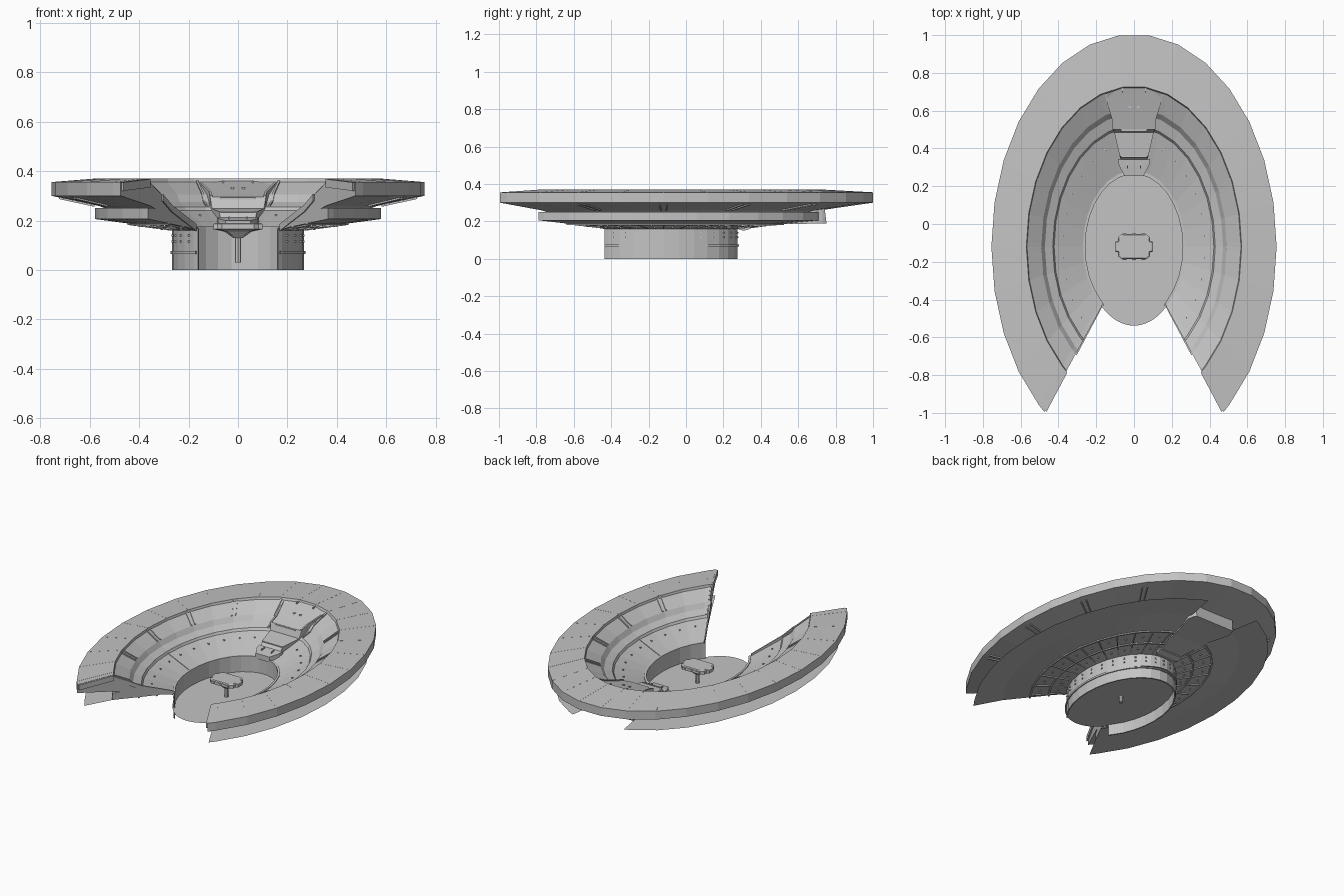
import bpy, bmesh
from math import cos, sin, radians

if "Cube" in bpy.data.objects:
    bpy.data.objects.remove(bpy.data.objects["Cube"])

AX, AY, CY = 0.755, 1.125, -0.12      # outline ellipse and its centre
START, END = -51, 231                 # the front gap lies between these angles

grey = bpy.data.materials.new("hull_grey")
grey.use_nodes = True
grey.diffuse_color = (0.55, 0.55, 0.55, 1)
grey.node_tree.nodes["Principled BSDF"].inputs["Base Color"].default_value = (0.55, 0.55, 0.55, 1)


def point(t, angle, z):
    """Point at fraction t of the outline ellipse."""
    a = radians(angle)
    return (AX * t * cos(a), CY + AY * t * sin(a), z)


def loft(bm, loops):
    """Skin closed loops of equal length and cap both ends."""
    rows = [[bm.verts.new(p) for p in loop] for loop in loops]
    for r, s in zip(rows, rows[1:]):
        for i in range(len(r)):
            j = (i + 1) % len(r)
            bm.faces.new((r[i], r[j], s[j], s[i]))
    bm.faces.new(rows[0][::-1])
    bm.faces.new(rows[-1])


def sweep(bm, profile, angles):
    loft(bm, [[point(t, a, z) for t, z in profile] for a in angles])


def rib(bm, path, angle, half=0.9, rise=0.01, sink=0.005):
    """Narrow radial bar that follows a path of (t, z) points."""
    profile = [(t, z + rise) for t, z in path] + [(t, z - sink) for t, z in reversed(path)]
    sweep(bm, profile, (angle - half, angle + half))


def box(bm, x, y, z, sx, sy, sz):
    loft(bm, [[(x + i * sx / 2, y + j * sy / 2, h) for i, j in ((-1, -1), (1, -1), (1, 1), (-1, 1))]
              for h in (z - sz / 2, z + sz / 2)])


def finish(name, bm):
    bmesh.ops.recalc_face_normals(bm, faces=bm.faces)
    mesh = bpy.data.meshes.new(name)
    bm.to_mesh(mesh)
    bm.free()
    mesh.materials.append(grey)
    bpy.context.collection.objects.link(bpy.data.objects.new(name, mesh))


def steps(a, b, step=12):
    """Angles from a to b with stops on whole multiples of step."""
    return [a] + [k for k in range(-360, 361, step) if a < k < b] + [b]


ring = steps(START, END)
sides = (steps(START, 75), steps(105, END))     # leaves room for the back ramp
rib_angles = (-24, 0, 24, 48, 132, 156, 180, 204)

# Rim and stepped bowl in one section
panel = [(0.75, 0.355), (0.65, 0.305)]
ledge = [(0.625, 0.275), (0.57, 0.255)]
deck = [(0.56, 0.24), (0.36, 0.172)]
bm = bmesh.new()
sweep(bm, [(1, 0.30), (1, 0.355), (0.755, 0.37)] + panel + ledge + deck +
      [(0.345, 0.168), (0.355, 0.16), (0.5, 0.183), (0.6, 0.212), (0.74, 0.258)], ring)
finish("hull_shell", bm)

# Drum wall, open below
bm = bmesh.new()
sweep(bm, [(0.344, 0.168), (0.344, 0.0), (0.353, 0.0), (0.353, 0.168)], steps(START - 1.5, END + 1.5))
finish("drum_wall", bm)

# Lower band, broken at the back
bm = bmesh.new()
for angles in sides:
    sweep(bm, [(0.765, 0.206), (0.765, 0.25), (0.72, 0.25), (0.45, 0.18), (0.45, 0.174)], angles)
finish("lower_band", bm)

# Flat sheet that spreads out from the foot of the band
bm = bmesh.new()
for angles in sides:
    rows = [[bm.verts.new(point(t, a, 0.206)) for t in (0.765, 0.95)] for a in angles]
    for r, s in zip(rows, rows[1:]):
        bm.faces.new((r[0], r[1], s[1], s[0]))
finish("lower_flange", bm)

# Floor disc inside the drum
bm = bmesh.new()
bm.faces.new([bm.verts.new((0.262 * cos(radians(a)), CY + 0.418 * sin(radians(a)), 0.071))
              for a in range(0, 360, 6)])
finish("floor_disc", bm)

# Hoops around the drum
bm = bmesh.new()
for t, z, w, h in ((0.355, 0.071, 0.012, 0.012), (0.35, 0.17, 0.016, 0.012)):
    sweep(bm, [(t - w / 2, z - h / 2), (t + w / 2, z - h / 2),
               (t + w / 2, z + h / 2), (t - w / 2, z + h / 2)], ring)
finish("hoops", bm)

# Paired ribs on the sloping panels
bm = bmesh.new()
for a in rib_angles:
    for side in (-1.1, 1.1):
        rib(bm, panel, a + side, half=0.35, rise=0.007)
for a in (START + 1.2, END - 1.2, 73, 107):
    rib(bm, panel + ledge, a, half=0.5, rise=0.007)
for a in (0, 180):
    rib(bm, deck, a, half=0.25, rise=0.004)
finish("panel_ribs", bm)

# Rails along both edges of the front gap
bm = bmesh.new()
for a in (START - 0.3, END + 0.3):
    rib(bm, [(0.99, 0.35), (0.755, 0.364)], a, half=0.4, rise=0.004, sink=0.03)
    rib(bm, [(0.65, 0.3), (0.57, 0.255), (0.36, 0.178)], a, half=0.5, rise=0.008, sink=0.02)
finish("gap_rails", bm)

# Thin seams on top of the rim
bm = bmesh.new()
for a in range(-48, 229, 12):
    rib(bm, [(0.995, 0.3553), (0.76, 0.3697)], a, half=0.12, rise=0.0005)
finish("rim_seams", bm)

# Underside lattice
bm = bmesh.new()
for a in range(-48, 229, 12):
    if not 72 < a < 108:
        rib(bm, [(0.36, 0.165), (0.58, 0.187)], a, half=0.4, rise=0.005, sink=0.006)
for a in rib_angles:
    for side in (-1, 1):
        rib(bm, [(0.77, 0.262), (0.96, 0.293)], a + side, half=0.25, rise=0.002, sink=0.006)
for angles in sides:
    for t in (0.46, 0.58):
        z = 0.165 + (t - 0.36) * 0.1
        sweep(bm, [(t, z - 0.006), (t + 0.012, z - 0.006),
                   (t + 0.012, z + 0.012), (t, z + 0.012)], angles)
finish("underside_lattice", bm)

# Studs on the deck, drum and underside
bm = bmesh.new()
for a in range(-42, 223, 12):
    for t, z in ((0.5, 0.22), (0.41, 0.168), (0.53, 0.18)):
        if not 72 < a < 108:
            box(bm, *point(t, a, z), 0.008, 0.008, 0.014)
    for z in (0.115, 0.14):
        box(bm, *point(0.353, a, z), 0.008, 0.008, 0.008)
finish("studs", bm)

# Back ramp: cross-sections given as y, half width, bottom, top
bm = bmesh.new()
for part in ([(0.75, 0.14, 0.188, 0.2), (0.73, 0.15, 0.188, 0.362), (0.69, 0.158, 0.188, 0.35),
              (0.56, 0.118, 0.186, 0.312), (0.5, 0.113, 0.184, 0.295), (0.485, 0.105, 0.184, 0.25)],
             [(0.5, 0.108, 0.184, 0.25), (0.36, 0.076, 0.165, 0.235), (0.335, 0.07, 0.165, 0.205)],
             [(0.345, 0.085, 0.16, 0.212), (0.31, 0.08, 0.15, 0.208), (0.255, 0.05, 0.165, 0.2)]):
    loft(bm, [[(-w, y, lo), (w, y, lo), (w, y, hi), (-w, y, hi)] for y, w, lo, hi in part])
finish("back_ramp", bm)

# Ramp trim: side rails, cross bars and small posts
bm = bmesh.new()
for s in (-1, 1):
    loft(bm, [[(s * (x - 0.005), y, z - 0.01), (s * (x + 0.005), y, z - 0.01),
               (s * (x + 0.005), y, z + 0.006), (s * (x - 0.005), y, z + 0.006)]
              for x, y, z in ((0.152, 0.69, 0.35), (0.113, 0.56, 0.312), (0.108, 0.5, 0.295))])
    box(bm, s * 0.06, 0.71, 0.356, 0.006, 0.03, 0.012)
    box(bm, s * 0.022, 0.62, 0.33, 0.012, 0.012, 0.01)
    box(bm, s * 0.035, 0.31, 0.21, 0.006, 0.03, 0.012)
box(bm, 0, 0.495, 0.29, 0.14, 0.008, 0.008)
box(bm, 0, 0.355, 0.235, 0.14, 0.008, 0.006)
finish("ramp_trim", bm)

# Console on a thin stalk at the centre
outline = [(0.1, 0.025), (0.085, 0.03), (0.085, 0.05), (0.065, 0.066)]
quarter = outline + [(-x, y) for x, y in reversed(outline)]
table = quarter + [(-x, -y) for x, y in quarter]
bm = bmesh.new()
loft(bm, [[(x * k, CY + y * k, z) for x, y in table]
          for k, z in ((0.2, 0.13), (0.55, 0.155), (1, 0.165), (1, 0.185), (0.92, 0.19))])
for s in (-1, 1):
    for x in (-0.05, 0, 0.05):
        box(bm, x, CY + s * 0.066, 0.178, 0.02, 0.01, 0.01)
finish("console_top", bm)

bm = bmesh.new()
loft(bm, [[(0.013 * cos(radians(a)), CY + 0.013 * sin(radians(a)), z) for a in range(0, 360, 45)]
          for z in (0.03, 0.14)])
finish("console_stalk", bm)
